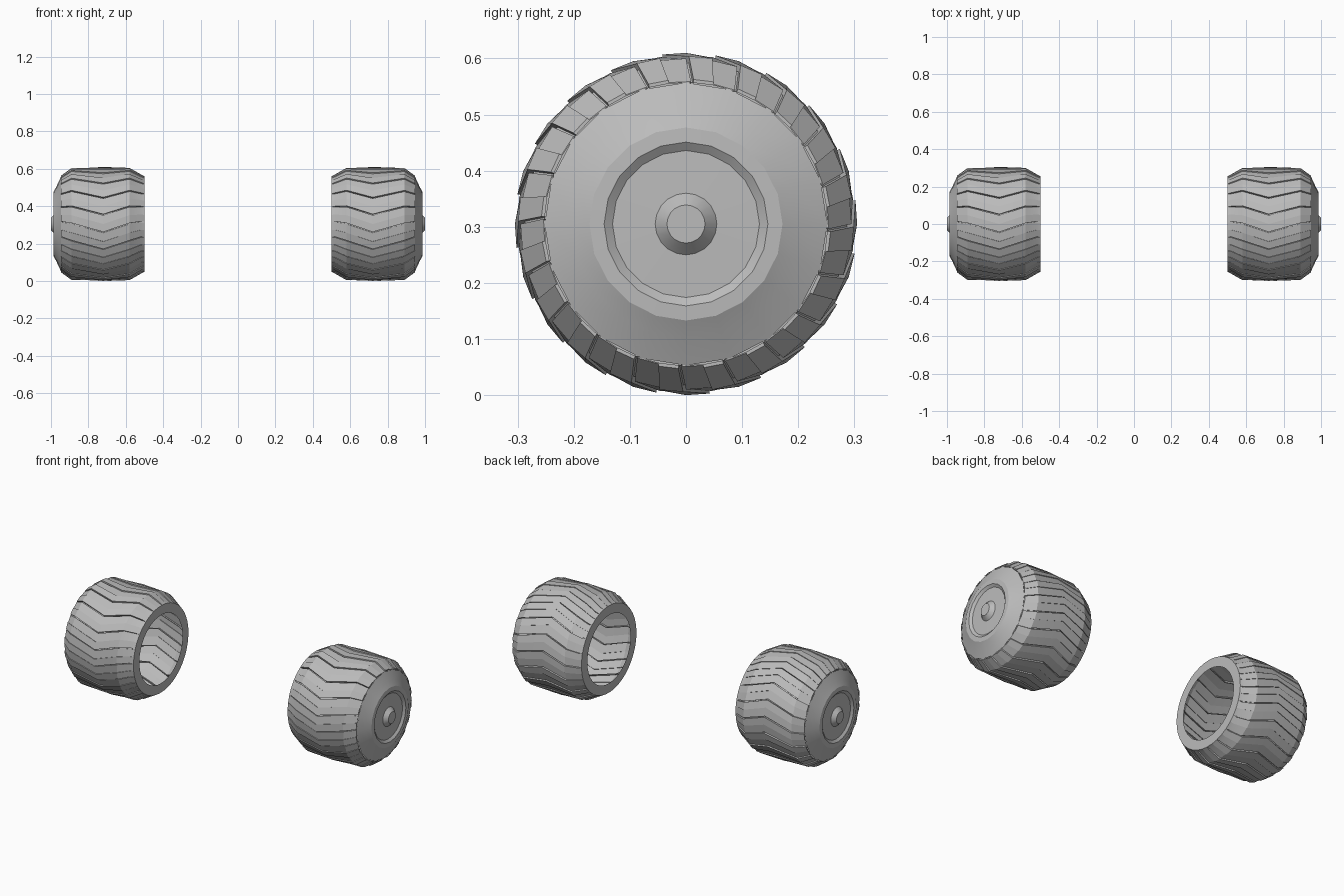
import bpy, bmesh
from math import sin, cos, radians, pi

cube = bpy.data.objects.get("Cube")
if cube:
    bpy.data.objects.remove(cube, do_unlink=True)

AXLE_Z = 0.305
PITCHES = 20

grey = bpy.data.materials.new("plain_grey")
grey.use_nodes = True
grey.diffuse_color = (0.5, 0.5, 0.5, 1)
bsdf = next(n for n in grey.node_tree.nodes if n.type == 'BSDF_PRINCIPLED')
bsdf.inputs["Base Color"].default_value = (0.5, 0.5, 0.5, 1)


def point(side, x, r, a):
    """Point on the wheel; the angle runs from the top over the front."""
    return (side * x, -r * sin(a), AXLE_Z + r * cos(a))


def loft(name, rings, side, angle):
    """Skin closed rings of points; a ring of one point closes as a fan."""
    bm = bmesh.new()
    rows = [[bm.verts.new(p) for p in ring] for ring in rings]
    for low, high in zip(rows, rows[1:]):
        n = len(low)
        for i in range(n):
            j = (i + 1) % n
            quad = [low[i], low[j], high[j], high[i]] if len(high) > 1 else [low[i], low[j], high[0]]
            bm.faces.new(quad if side > 0 else quad[::-1])
    bmesh.ops.remove_doubles(bm, verts=bm.verts, dist=0.0001)
    mesh = bpy.data.meshes.new(name)
    bm.to_mesh(mesh)
    bm.free()
    mesh.materials.append(grey)
    obj = bpy.data.objects.new(name, mesh)
    bpy.context.collection.objects.link(obj)
    bpy.ops.object.select_all(action='DESELECT')
    obj.select_set(True)
    bpy.context.view_layer.objects.active = obj
    bpy.ops.object.shade_smooth_by_angle(angle=radians(angle))
    return obj


# Tread stations across the width: x, radius, chevron sweep (degrees), relief
TREAD = [
    (0.50, 0.200, 0, 0), (0.50, 0.255, 0, 0), (0.52, 0.266, 0, 1),
    (0.58, 0.300, 2, 1), (0.72, 0.305, 11, 1), (0.89, 0.299, 2, 1),
    (0.947, 0.258, 0, 1), (0.947, 0.252, 0, 0),
]
# Bands within one pitch: start, end (degrees), depth below the block top
BANDS = [(0, 9, 0.004), (9, 17, 0.0), (17, 18, 0.012)]

# Sidewall, rim, dish and hub cap: x, radius
FACE = [
    (0.947, 0.252), (0.970, 0.202), (0.986, 0.172), (0.987, 0.146),
    (0.976, 0.131), (0.978, 0.055), (1.0, 0.034),
]


def tread_ring(side, x, r, sweep, relief):
    ring = []
    for p in range(PITCHES):
        for start, end, depth in BANDS:
            for a in (start, end):
                turn = radians(p * 360 / PITCHES + a + sweep - 20)
                ring.append(point(side, x, r - depth * relief, turn))
    return ring


for side, label in ((1, "left"), (-1, "right")):
    loft(label + "_tyre_tread", [tread_ring(side, *s) for s in TREAD], side, 15)
    rings = [[point(side, x, r, 2 * pi * i / PITCHES) for i in range(PITCHES)]
             for x, r in FACE]
    rings.append([point(side, 1.0, 0, 0)])
    loft(label + "_wheel_face", rings, side, 15)
